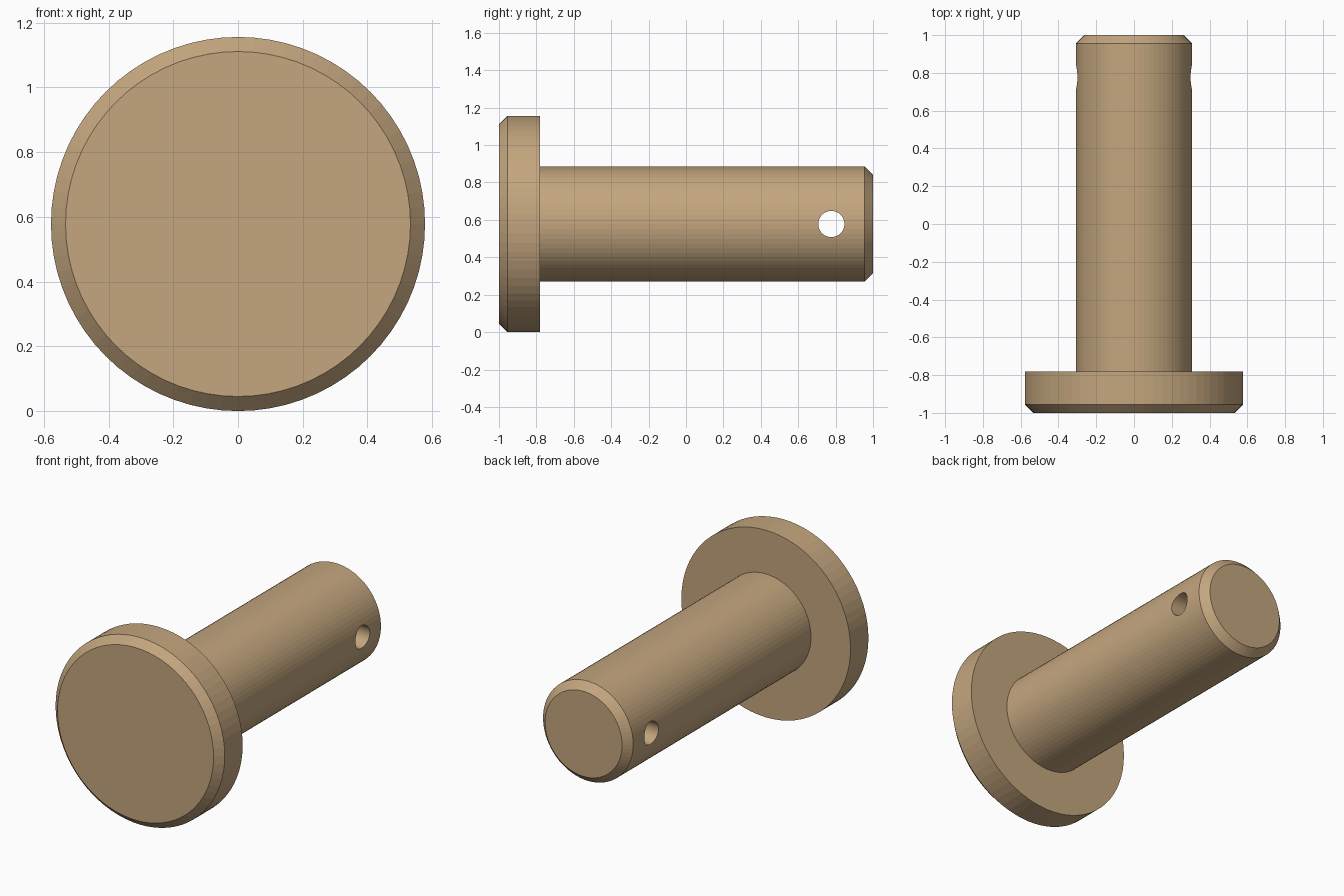
import bpy, bmesh
from math import cos, sin, pi

if "Cube" in bpy.data.objects:
    bpy.data.objects.remove(bpy.data.objects["Cube"])

CZ = 0.578      # height of the pin axis
SIDES = 72


def lathe(name, profile, sides=SIDES):
    """Solid of revolution about the y axis from (radius, y) pairs."""
    bm = bmesh.new()
    rings = [[bm.verts.new((r * cos(2 * pi * i / sides), y, r * sin(2 * pi * i / sides)))
              for i in range(sides)] for r, y in profile]
    for a, b in zip(rings, rings[1:]):
        for i in range(sides):
            j = (i + 1) % sides
            bm.faces.new((a[i], a[j], b[j], b[i]))
    bm.faces.new(rings[0])
    bm.faces.new(rings[-1])
    bmesh.ops.recalc_face_normals(bm, faces=bm.faces)
    mesh = bpy.data.meshes.new(name)
    bm.to_mesh(mesh)
    bm.free()
    obj = bpy.data.objects.new(name, mesh)
    bpy.context.collection.objects.link(obj)
    obj.location.z = CZ
    return obj


# Chamfered head and chamfered shank in one solid
pin = lathe("clevis_pin", [(0.533, -1.0), (0.578, -0.955), (0.578, -0.78),
                           (0.308, -0.78), (0.308, 0.955), (0.263, 1.0)])
mat = bpy.data.materials.new("tan_metal")
mat.diffuse_color = (0.55, 0.38, 0.21, 1)
mat.use_nodes = True
mat.node_tree.nodes["Principled BSDF"].inputs["Base Color"].default_value = mat.diffuse_color
pin.data.materials.append(mat)

# Cross hole for the cotter
cutter = lathe("hole_cutter", [(0.07, -0.5), (0.07, 0.5)], 40)
cutter.rotation_euler.z = pi / 2
cutter.location.y = 0.777
cutter.data.materials.append(mat)
cutter.hide_render = True
cutter.display_type = 'WIRE'

cut = pin.modifiers.new("cotter_hole", 'BOOLEAN')
cut.operation = 'DIFFERENCE'
cut.solver = 'EXACT'
cut.object = cutter
